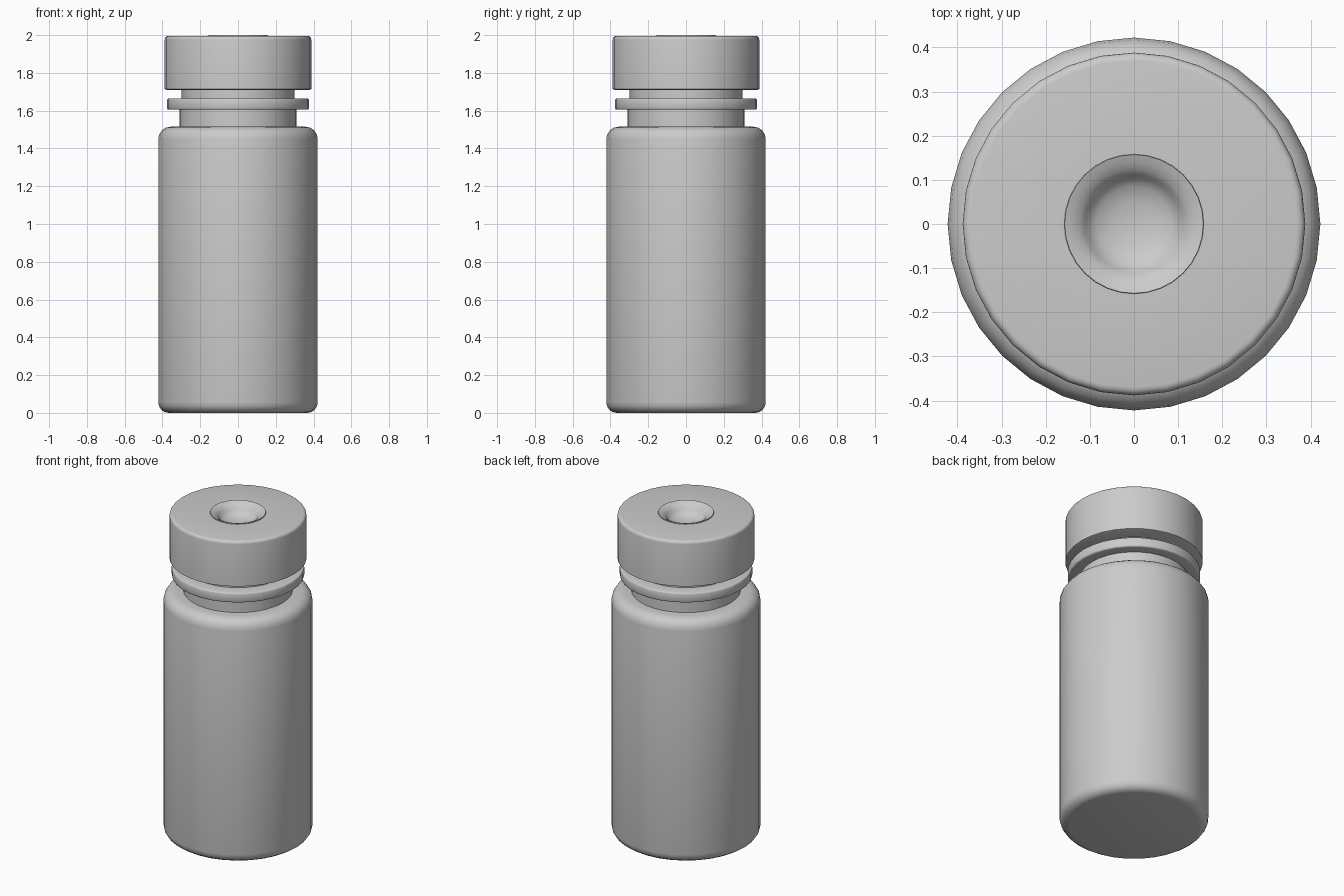
import bpy, bmesh, math

if "Cube" in bpy.data.objects:
    bpy.data.objects.remove(bpy.data.objects["Cube"])

SEG = 32


def lathe(name, profile, smooth_angle=60, seg=SEG):
    """Revolve (radius, z) points about z; radius 0 makes a pole."""
    bm = bmesh.new()
    rings = []
    for r, z in profile:
        if r == 0:
            rings.append([bm.verts.new((0, 0, z))] * seg)
        else:
            rings.append([bm.verts.new((r * math.cos(2 * math.pi * i / seg),
                                        r * math.sin(2 * math.pi * i / seg), z))
                          for i in range(seg)])
    for a, b in zip(rings, rings[1:]):
        for i in range(seg):
            j = (i + 1) % seg
            quad = list(dict.fromkeys((a[i], a[j], b[j], b[i])))
            bm.faces.new(quad)
    bmesh.ops.recalc_face_normals(bm, faces=bm.faces)
    mesh = bpy.data.meshes.new(name)
    bm.to_mesh(mesh)
    bm.free()
    ob = bpy.data.objects.new(name, mesh)
    bpy.context.collection.objects.link(ob)
    bpy.ops.object.select_all(action='DESELECT')
    ob.select_set(True)
    bpy.context.view_layer.objects.active = ob
    bpy.ops.object.shade_smooth_by_angle(angle=math.radians(smooth_angle))
    return ob


def arc(cr, cz, rad, a0, a1, n=4):
    """Rounded corner points of a profile, angles in degrees."""
    return [(cr + rad * math.cos(math.radians(a0 + (a1 - a0) * i / n)),
             cz + rad * math.sin(math.radians(a0 + (a1 - a0) * i / n)))
            for i in range(n + 1)]


# Rounded container with stepped neck and collar flange
R = 0.422
lathe("bottle_body",
      [(0, 0)]
      + arc(R - 0.055, 0.055, 0.055, -90, 0)
      + arc(R - 0.065, 1.45, 0.065, 0, 90)
      + [(0.31, 1.515), (0.31, 1.605)]
      + arc(0.367, 1.613, 0.008, -90, 0, 2)
      + arc(0.367, 1.657, 0.008, 0, 90, 2)
      + [(0.298, 1.665), (0.298, 1.73), (0, 1.73)])

# Cap with a slim raised lip, sloped ring and shallow central bowl
lathe("cap",
      [(0, 1.71), (0.378, 1.71), (0.388, 1.714)]
      + arc(0.370, 1.977, 0.018, 0, 90)
      + [(0.158, 1.995), (0.157, 2.0), (0.14, 1.994), (0.125, 1.985),
         (0.112, 1.974), (0.105, 1.96), (0.085, 1.945), (0.05, 1.933), (0, 1.93)])
